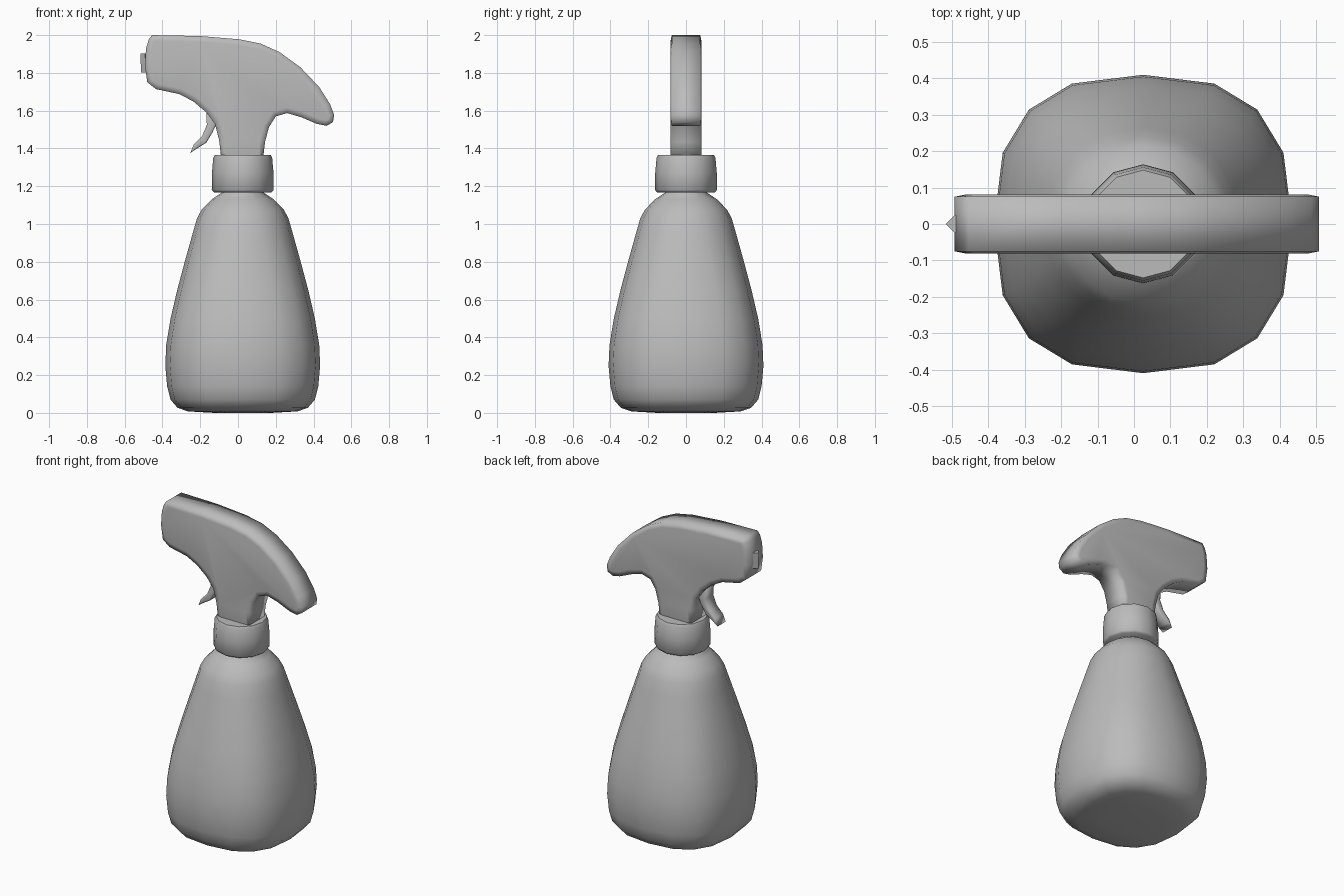
import bpy, bmesh, math

cube = bpy.data.objects.get("Cube")
if cube:
    bpy.data.objects.remove(cube, do_unlink=True)

grey = bpy.data.materials.new("plain grey")
grey.use_nodes = True
COLOUR = (0.5, 0.5, 0.5, 1)
grey.diffuse_color = COLOUR
grey.node_tree.nodes["Principled BSDF"].inputs["Base Color"].default_value = COLOUR

AXIS_X = 0.025  # centre line of bottle and collar


def finish(name, bm, angle):
    """Turn a bmesh into a smooth-shaded object."""
    bmesh.ops.recalc_face_normals(bm, faces=bm.faces)
    mesh = bpy.data.meshes.new(name)
    bm.to_mesh(mesh)
    bm.free()
    mesh.materials.append(grey)
    obj = bpy.data.objects.new(name, mesh)
    bpy.context.collection.objects.link(obj)
    bpy.ops.object.select_all(action='DESELECT')
    obj.select_set(True)
    bpy.context.view_layer.objects.active = obj
    bpy.ops.object.shade_smooth_by_angle(angle=math.radians(angle))
    return obj


def lathe(name, profile, sides, angle, squareness=lambda z: 2.0):
    """Stack rings of (radius, z); squareness 2 is round, higher is boxier."""
    bm = bmesh.new()
    rings = []
    for r, z in profile:
        p = 2 / squareness(z)
        ring = []
        for i in range(sides):
            a = math.tau * i / sides
            c, s = math.cos(a), math.sin(a)
            x = math.copysign(abs(c) ** p, c) * r
            y = math.copysign(abs(s) ** p, s) * r
            ring.append(bm.verts.new((AXIS_X + x, y, z)))
        rings.append(ring)
    for low, high in zip(rings, rings[1:]):
        for i in range(sides):
            j = (i + 1) % sides
            bm.faces.new((low[i], low[j], high[j], high[i]))
    bm.faces.new(rings[0][::-1])
    bm.faces.new(rings[-1])
    return finish(name, bm, angle)


def slab(name, outline, half, inset, bulge):
    """Extrude an x-z outline across y, with softly swollen side faces."""
    bm = bmesh.new()
    sides = [[bm.verts.new((x, y, z)) for x, z in outline] for y in (-half, half)]
    caps = [bm.faces.new(s) for s in sides]
    n = len(outline)
    for i in range(n):
        j = (i + 1) % n
        bm.faces.new((sides[0][i], sides[0][j], sides[1][j], sides[1][i]))
    bmesh.ops.recalc_face_normals(bm, faces=bm.faces)
    if inset:
        bmesh.ops.inset_individual(bm, faces=caps, thickness=inset, depth=bulge)
    return finish(name, bm, 180)


# Bottle: boxy body that becomes round towards the neck
bottle_profile = [
    (0.15, 0.0), (0.29, 0.008), (0.345, 0.027), (0.382, 0.07), (0.40, 0.14),
    (0.41, 0.25), (0.405, 0.36), (0.382, 0.5), (0.347, 0.65), (0.307, 0.8),
    (0.265, 0.95), (0.242, 1.03), (0.218, 1.075), (0.165, 1.13), (0.105, 1.17),
    (0.10, 1.22)]
lathe("bottle", bottle_profile, 16, 60,
      lambda z: 2.6 - 0.6 * min(max((z - 0.5) / 0.6, 0), 1))

# Screw collar
lathe("collar", [(0.153, 1.168), (0.164, 1.18), (0.163, 1.27), (0.156, 1.35),
                 (0.148, 1.365)], 12, 50)

# Spray head with its neck running down into the collar
head_outline = [
    (-0.455, 1.997), (-0.2, 1.992), (0.005, 1.975), (0.12, 1.952), (0.22, 1.91),
    (0.33, 1.83), (0.43, 1.725), (0.487, 1.635), (0.509, 1.577), (0.503, 1.54),
    (0.47, 1.52), (0.418, 1.53), (0.333, 1.566), (0.26, 1.587), (0.2, 1.57),
    (0.164, 1.513), (0.143, 1.434), (0.132, 1.34), (-0.088, 1.34),
    (-0.1, 1.444), (-0.122, 1.53), (-0.17, 1.593), (-0.238, 1.65),
    (-0.312, 1.688), (-0.434, 1.714), (-0.48, 1.75), (-0.493, 1.84),
    (-0.487, 1.93), (-0.472, 1.975)]
head_outline = [(x, z + 0.003 if z > 1.95 else z) for x, z in head_outline]
slab("spray_head", head_outline, 0.075, 0.03, 0.006)

# Trigger curving forward under the head
trigger_outline = [
    (-0.17, 1.63), (-0.165, 1.525), (-0.19, 1.465), (-0.235, 1.42),
    (-0.253, 1.375), (-0.22, 1.398), (-0.168, 1.43), (-0.135, 1.485),
    (-0.11, 1.54), (-0.11, 1.63)]
slab("trigger", trigger_outline, 0.04, 0.008, 0.003)

# Nozzle: small upright wedge on the front of the head
bm = bmesh.new()
bmesh.ops.create_cone(bm, cap_ends=True, segments=4, radius1=0.025,
                      radius2=0.025, depth=0.1)
for v in bm.verts:
    v.co.x += -0.490 - 0.04 * v.co.z
    v.co.z += 1.852
finish("nozzle", bm, 30)
